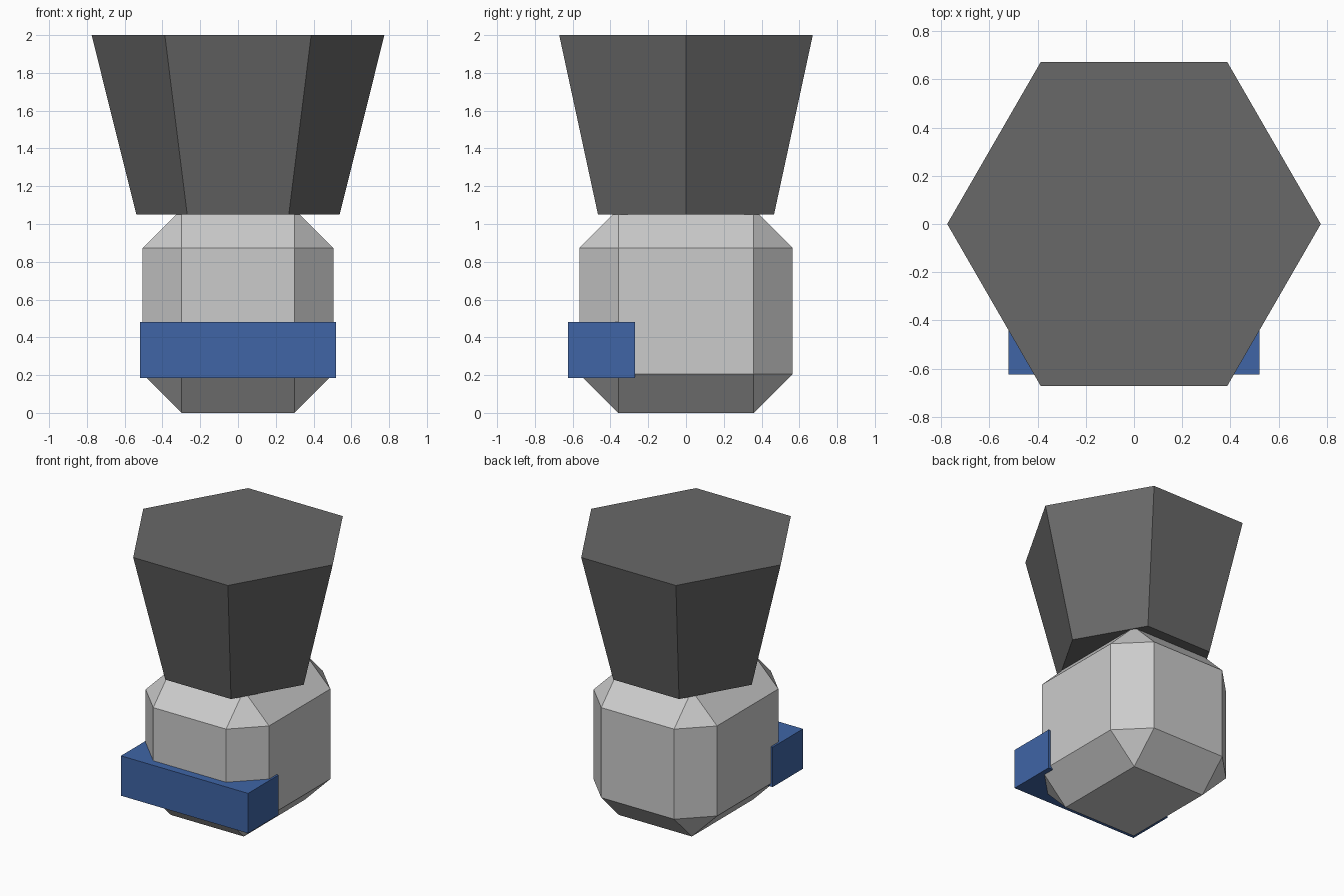
import bpy
import math

if "Cube" in bpy.data.objects:
    bpy.data.objects.remove(bpy.data.objects["Cube"])


def paint(obj, name, rgb):
    mat = bpy.data.materials.new(name)
    mat.diffuse_color = (*rgb, 1.0)
    mat.use_nodes = True
    mat.node_tree.nodes["Principled BSDF"].inputs["Base Color"].default_value = mat.diffuse_color
    obj.data.materials.append(mat)


def box(name, lo, hi):
    bpy.ops.mesh.primitive_cube_add(size=1)
    obj = bpy.context.object
    obj.name = name
    obj.location = [(a + b) / 2 for a, b in zip(lo, hi)]
    obj.scale = [b - a for a, b in zip(lo, hi)]
    bpy.ops.object.transform_apply(location=True, scale=True)
    return obj


# Chamfered lower body
body = box("body", (-0.505, -0.565, 0), (0.505, 0.565, 1.08))
bevel = body.modifiers.new("chamfer", 'BEVEL')
bevel.width = 0.207
bevel.segments = 1

# Blue band block across the front
band = box("front_band", (-0.52, -0.625, 0.185), (0.52, -0.27, 0.48))
paint(band, "blue", (0.05, 0.13, 0.38))

# Flared hexagonal top, corners on the x axis
bpy.ops.mesh.primitive_cone_add(vertices=6, radius1=0.538, radius2=0.775, depth=0.95,
                                location=(0, 0, 1.525), rotation=(0, 0, math.pi / 6))
top = bpy.context.object
top.name = "flared_top"
paint(top, "dark_grey", (0.14, 0.14, 0.14))
